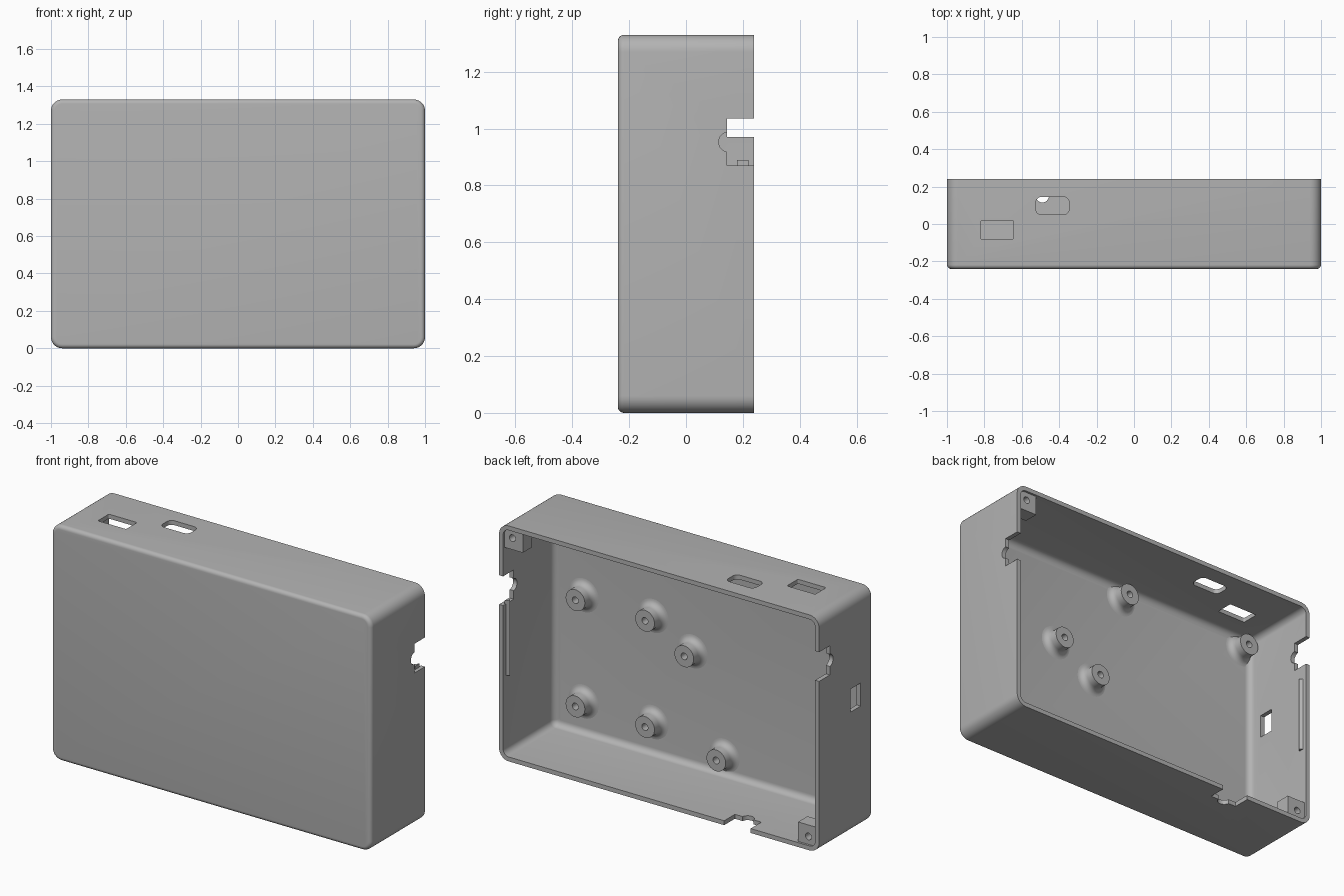
import bpy, bmesh, math
from mathutils import Vector, Matrix

if "Cube" in bpy.data.objects:
    bpy.data.objects.remove(bpy.data.objects["Cube"])

W, H, BACK, FRONT, WALL = 1.0, 1.33, 0.24, -0.24, 0.025
FLOOR = FRONT + WALL

grey = bpy.data.materials.new("grey plastic")
grey.diffuse_color = (0.45, 0.45, 0.45, 1)
grey.use_nodes = True
grey.node_tree.nodes["Principled BSDF"].inputs["Base Color"].default_value = grey.diffuse_color


def finish(name, bm):
    bmesh.ops.recalc_face_normals(bm, faces=bm.faces)
    me = bpy.data.meshes.new(name)
    bm.to_mesh(me)
    bm.free()
    me.materials.append(grey)
    ob = bpy.data.objects.new(name, me)
    bpy.context.collection.objects.link(ob)
    return ob


def loft(name, loops, closed=False):
    bm = bmesh.new()
    rings = [[bm.verts.new(p) for p in lp] for lp in loops]
    n = len(rings[0])
    for a, b in zip(rings, rings[1:]):
        for i in range(n):
            j = (i + 1) % n
            bm.faces.new((a[i], a[j], b[j], b[i]))
    bm.faces.new(rings[0])
    bm.faces.new(rings[-1])
    return finish(name, bm)


def rounded(x0, x1, z0, z1, r, seg=8):
    """Rounded rectangle outline as (a, b) pairs."""
    pts = []
    for cx, cz, a0 in ((x1 - r, z1 - r, 0), (x0 + r, z1 - r, 90),
                       (x0 + r, z0 + r, 180), (x1 - r, z0 + r, 270)):
        for k in range(seg + 1):
            a = math.radians(a0 + 90 * k / seg)
            pts.append((cx + r * math.cos(a), cz + r * math.sin(a)))
    return pts


def ring(y, inset):
    return [(a, y, b) for a, b in rounded(-W + inset, W - inset, inset, H - inset,
                                          max(0.06 - inset, 0.012))]


def box(name, lo, hi):
    bm = bmesh.new()
    bmesh.ops.create_cube(bm, size=1)
    for v in bm.verts:
        v.co = Vector([(l + h) / 2 + c * (h - l) for l, h, c in zip(lo, hi, v.co)])
    return finish(name, bm)


def cylinder(name, centre, axis, r, depth):
    bm = bmesh.new()
    rot = Vector((0, 0, 1)).rotation_difference(Vector(axis)).to_matrix().to_4x4()
    bmesh.ops.create_cone(bm, cap_ends=True, segments=32, radius1=r, radius2=r, depth=depth,
                          matrix=Matrix.Translation(centre) @ rot)
    return finish(name, bm)


def cut(target, cutter):
    mod = target.modifiers.new("cut", 'BOOLEAN')
    mod.operation, mod.solver, mod.object = 'DIFFERENCE', 'EXACT', cutter
    bpy.context.view_layer.objects.active = target
    bpy.ops.object.modifier_apply(modifier=mod.name)
    bpy.data.objects.remove(cutter)


def smooth(ob):
    bpy.ops.object.select_all(action='DESELECT')
    ob.select_set(True)
    bpy.context.view_layer.objects.active = ob
    bpy.ops.object.shade_smooth_by_angle(angle=math.radians(32))


# Open-backed shell: rounded outside, over the rim, then down the filleted inside
steps = [math.radians(90 * k / 6) for k in range(7)]
R1, R2 = 0.022, 0.035
outer = [ring(FRONT + R1 * (1 - math.sin(a)), R1 * (1 - math.cos(a))) for a in reversed(steps)]
inner = [ring(FLOOR + R2 * (1 - math.sin(a)), WALL + R2 * (1 - math.cos(a))) for a in steps]
shell = loft("case_shell", outer + [ring(BACK, 0), ring(BACK, WALL)] +
             [ring(FLOOR + R2, WALL)] + inner[1:])

# Cable notches in the rim: square opening with a round seat
for x, z in ((1, 0.953), (-1, 1.053)):
    cut(shell, box("notch", (x - 0.07, 0.145, z - 0.0825), (x + 0.07, 0.4, z + 0.0825)))
    cut(shell, cylinder("seat", (x, 0.15, z), (1, 0, 0), 0.035, 0.14))
cut(shell, box("notch", (-0.572, 0.145, -0.07), (-0.407, 0.4, 0.07)))
cut(shell, cylinder("seat", (-0.49, 0.15, 0), (0, 0, 1), 0.035, 0.14))

# Connector slots in the top wall
for x0, x1, y0, y1, r in ((-0.525, -0.347, 0.05, 0.145, 0.03), (-0.82, -0.643, -0.08, 0.018, 0.007)):
    pts = rounded(x0, x1, y0, y1, r)
    cut(shell, loft("slot", [[(a, b, z) for a, b in pts] for z in (H - 0.07, H + 0.07)]))

# Rectangular opening in the left wall
cut(shell, box("side_opening", (-1.07, -0.13, 0.69), (-0.93, -0.04, 0.82)))
smooth(shell)

# Hollow mounting posts with flared bases
TOP = -0.14
profile = [(0.095, FLOOR - 0.004)]
profile += [(0.095 - 0.035 * math.sin(a), FLOOR + 0.035 * (1 - math.cos(a))) for a in steps]
profile += [(0.06, TOP), (0.019, TOP), (0.019, FLOOR + 0.005)]
for i, (x, z) in enumerate(((0.79, 0.805), (0.355, 0.805), (0.79, 0.205), (0.355, 0.205),
                            (0.11, 0.67), (-0.09, 0.135), (-0.09, 1.23),
                            (-0.905, 0.135), (-0.905, 1.23))):
    loops = [[(x + r * math.cos(math.tau * k / 32), y, z + r * math.sin(math.tau * k / 32))
              for k in range(32)] for r, y in profile]
    smooth(loft(f"mounting_post_{i + 1}", loops))

# Screw blocks in two opposite corners
for name, s, z0, z1, hz in (("upper_screw_block", 1, 1.195, 1.312, 1.26),
                            ("lower_screw_block", -1, 0.018, 0.135, 0.07)):
    xs = sorted((s * 0.86, s * 0.982))
    block = box(name, (xs[0], 0.145, z0), (xs[1], 0.228, z1))
    cut(block, cylinder("screw_hole", (s * 0.925, 0.22, hz), (0, 1, 0), 0.019, 0.12))
    smooth(block)

# Snap ridges inside the side walls
for name, s in (("right_snap_ridge", 1), ("left_snap_ridge", -1)):
    tri = ((0.98, 0.18), (0.96, 0.2), (0.98, 0.22))
    loft(name, [[(s * a, b, z) for a, b in tri] for z in (0.465, 0.89)])
